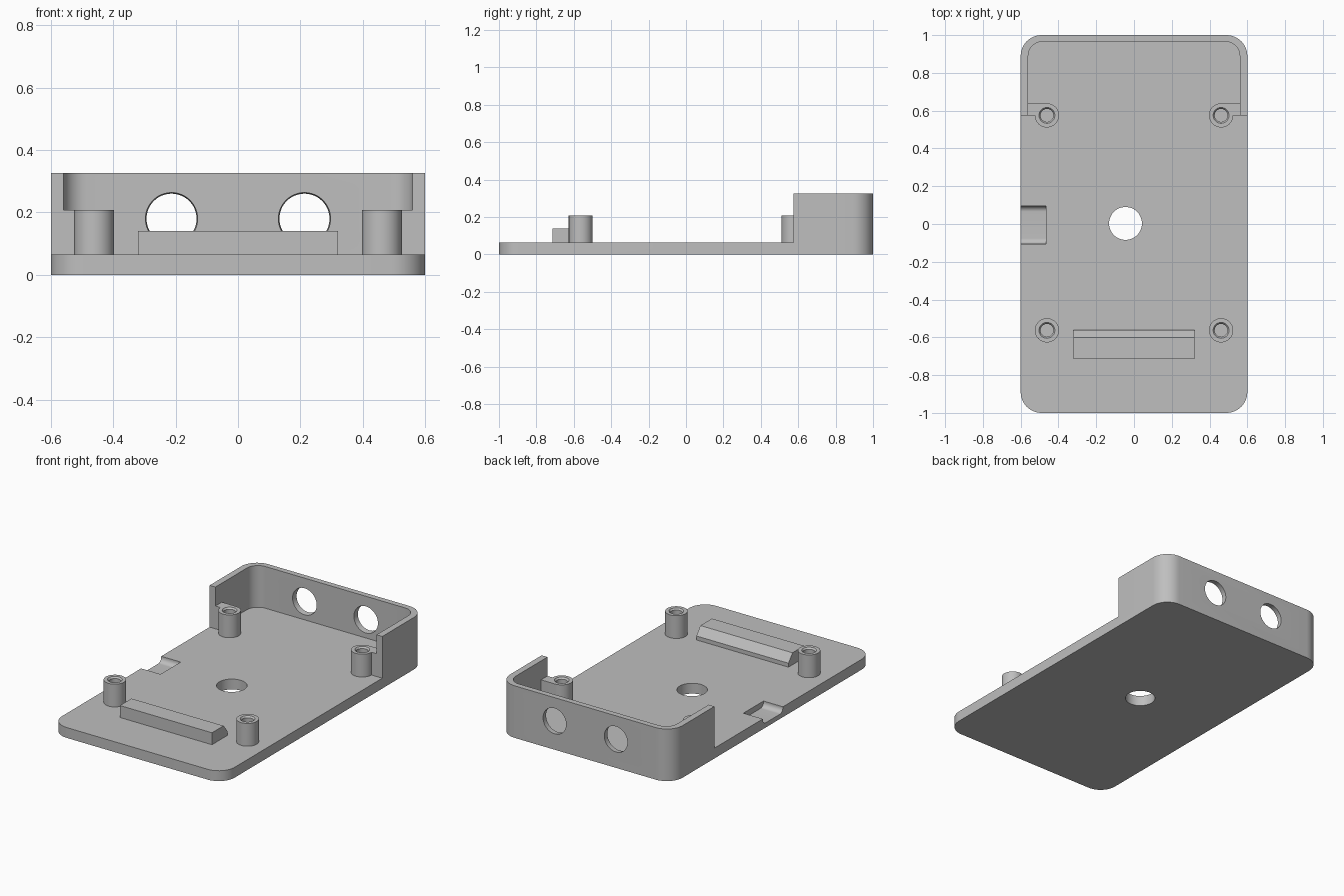
import bpy
import bmesh
from math import sin, cos, pi
from mathutils import Matrix, Vector

old = bpy.data.objects.get("Cube")
if old:
    bpy.data.objects.remove(old, do_unlink=True)

grey = bpy.data.materials.new("matte grey plastic")
grey.use_nodes = True
GREY = (0.52, 0.52, 0.52, 1)
grey.diffuse_color = GREY
grey.node_tree.nodes["Principled BSDF"].inputs["Base Color"].default_value = GREY

FLOOR, WALL_TOP, POST_TOP = 0.065, 0.327, 0.208
WALL_FRONT = 0.575
POST_X, POST_R = 0.461, 0.064


def finish(name, bm):
    bmesh.ops.recalc_face_normals(bm, faces=bm.faces[:])
    mesh = bpy.data.meshes.new(name)
    bm.to_mesh(mesh)
    bm.free()
    mesh.materials.append(grey)
    obj = bpy.data.objects.new(name, mesh)
    bpy.context.collection.objects.link(obj)
    return obj


def arc(cx, cy, r, start, steps=12):
    """Quarter circle, counter-clockwise from the start angle."""
    angles = [start + pi / 2 * i / steps for i in range(steps + 1)]
    return [(cx + r * cos(a), cy + r * sin(a)) for a in angles]


def prism(name, points, low, high, along_x=False):
    """Extrude an outline along z, or a (y, z) outline along x."""
    bm = bmesh.new()
    place = (lambda p: (low, p[0], p[1])) if along_x else (lambda p: (p[0], p[1], low))
    face = bm.faces.new([bm.verts.new(place(p)) for p in points])
    top = bmesh.ops.extrude_face_region(bm, geom=[face])["geom"]
    step = Vector((high - low, 0, 0) if along_x else (0, 0, high - low))
    bmesh.ops.translate(bm, vec=step, verts=[g for g in top if isinstance(g, bmesh.types.BMVert)])
    return finish(name, bm)


def cone(name, center, r_low, r_high, depth, turn=None):
    bm = bmesh.new()
    matrix = Matrix.Translation(center) @ (turn or Matrix.Identity(4))
    bmesh.ops.create_cone(bm, cap_ends=True, segments=48, radius1=r_low,
                          radius2=r_high, depth=depth, matrix=matrix)
    return finish(name, bm)


def combine(obj, tool, operation="DIFFERENCE"):
    tool.hide_render = True
    mod = obj.modifiers.new("shape", "BOOLEAN")
    mod.operation, mod.object, mod.solver = operation, tool, "EXACT"
    bpy.context.view_layer.objects.active = obj
    bpy.ops.object.modifier_apply(modifier=mod.name)
    bpy.data.objects.remove(tool, do_unlink=True)


def smooth(obj):
    bpy.ops.object.select_all(action="DESELECT")
    obj.select_set(True)
    bpy.context.view_layer.objects.active = obj
    bpy.ops.object.shade_smooth_by_angle(angle=pi / 6)


# Rounded block, carved down to the base plate and the rear wall
R = 0.11
outline = (arc(0.6 - R, 1 - R, R, 0) + arc(R - 0.6, 1 - R, R, pi / 2)
           + arc(R - 0.6, R - 1, R, pi) + arc(0.6 - R, R - 1, R, 3 * pi / 2))
tray = prism("tray", outline, 0, WALL_TOP)
r = 0.075
inside = ([(-1, WALL_FRONT), (-1, -2), (1, -2), (1, WALL_FRONT), (0.56, WALL_FRONT)]
          + arc(0.56 - r, 0.965 - r, r, 0) + arc(r - 0.56, 0.965 - r, r, pi / 2)
          + [(-0.56, WALL_FRONT)])
combine(tray, prism("interior_cutter", inside, FLOOR, 1))

# Round hole in the floor
combine(tray, cone("floor_hole_cutter", (-0.045, 0.003, 0), 0.087, 0.087, 1))

# Connector notch with rounded lower corners at the side edge
f = 0.03
notch = ([(-0.105, 0.2)] + arc(f - 0.105, 0.03 + f, f, pi)
         + arc(0.095 - f, 0.03 + f, f, 3 * pi / 2) + [(0.095, 0.2)])
combine(tray, prism("notch_cutter", notch, -0.8, -0.465, along_x=True))

# Two slightly flared holes through the rear wall
for side in (-1, 1):
    combine(tray, cone("wall_hole_cutter", (side * 0.213, 0.9825, 0.18), 0.084, 0.08,
                       0.04, Matrix.Rotation(-pi / 2, 4, "X")))
smooth(tray)

# Hollow posts; the rear pair is tied to the wall by a web
for side, hand in ((-1, "right"), (1, "left")):
    for y, end in ((-0.563, "front"), (WALL_FRONT, "rear")):
        x = side * POST_X
        height = POST_TOP - FLOOR
        post = cone(f"{end}_{hand}_post", (x, y, FLOOR + height / 2), POST_R, POST_R, height)
        if end == "rear":
            web = [(x, y), (side * 0.56, y), (side * 0.56, y + POST_R), (x, y + POST_R)]
            combine(post, prism("web", web, FLOOR, POST_TOP), "UNION")
        combine(post, cone("bore_cutter", (x, y, POST_TOP), 0.034, 0.034, 0.27))
        combine(post, cone("chamfer_cutter", (x, y, POST_TOP), 0.034, 0.05, 0.02))
        smooth(post)

# Support bar with a chamfer along its rear edge
prism("support_bar", [(-0.715, FLOOR), (-0.56, FLOOR), (-0.56, 0.09),
                      (-0.6, 0.14), (-0.715, 0.14)], -0.32, 0.32, along_x=True)
